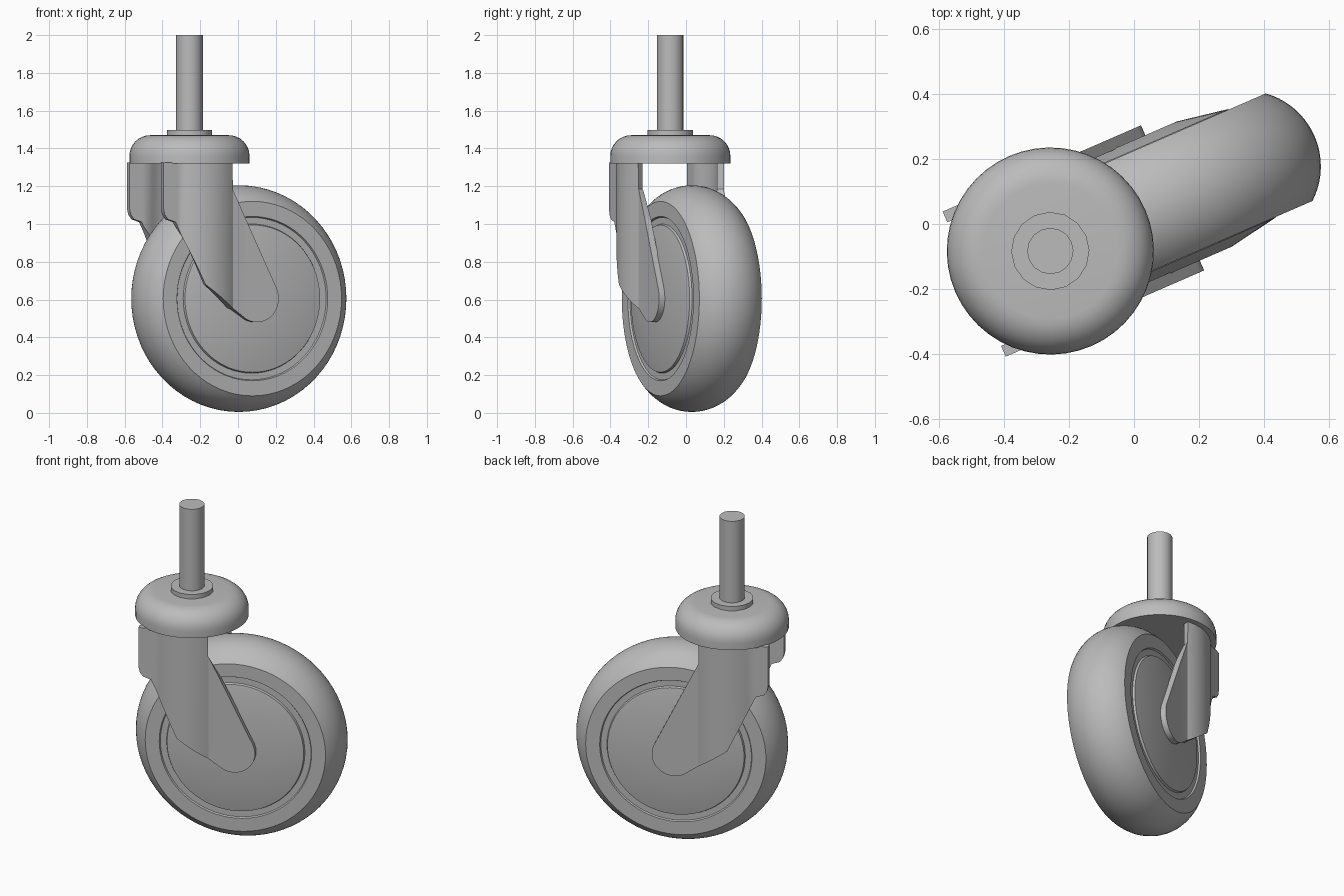
import bpy, bmesh, math
from mathutils import Matrix

cube = bpy.data.objects.get("Cube")
if cube:
    bpy.data.objects.remove(cube, do_unlink=True)

# Every part is made around the stem axis, then the caster is swivelled into place
PLACE = Matrix.Translation((-0.257, -0.083, 0)) @ Matrix.Rotation(math.radians(23.5), 4, 'Z')
AXLE_U, AXLE_Z = 0.285, 0.605

grey = bpy.data.materials.new("plain grey")
grey.use_nodes = True
COLOUR = (0.5, 0.5, 0.5, 1)
grey.diffuse_color = COLOUR
grey.node_tree.nodes["Principled BSDF"].inputs["Base Color"].default_value = COLOUR


def finish(name, bm, local=Matrix(), angle=28):
    bmesh.ops.recalc_face_normals(bm, faces=bm.faces)
    mesh = bpy.data.meshes.new(name)
    bm.to_mesh(mesh)
    bm.free()
    mesh.materials.append(grey)
    obj = bpy.data.objects.new(name, mesh)
    bpy.context.collection.objects.link(obj)
    obj.matrix_world = PLACE @ local
    bpy.ops.object.select_all(action='DESELECT')
    obj.select_set(True)
    bpy.context.view_layer.objects.active = obj
    bpy.ops.object.shade_smooth_by_angle(angle=math.radians(angle))
    return obj


def lathe(name, profile, steps, local=Matrix()):
    """Spin (radius, height) points about the local z axis."""
    bm = bmesh.new()
    verts = [bm.verts.new((r, 0, h)) for r, h in profile]
    edges = [bm.edges.new(pair) for pair in zip(verts, verts[1:])]
    bmesh.ops.spin(bm, geom=verts + edges, cent=(0, 0, 0), axis=(0, 0, 1),
                   angle=math.tau, steps=steps)
    bmesh.ops.remove_doubles(bm, verts=bm.verts, dist=0.0002)
    return finish(name, bm, local)


def arc(cx, cy, radius, start, end, count):
    angles = [math.radians(start + (end - start) * i / count) for i in range(count + 1)]
    return [(cx + radius * math.cos(a), cy + radius * math.sin(a)) for a in angles]


# Wheel: raised hub, shallow groove, flat side ring and rounded tread
side = [(0, 0.21), (0.23, 0.21), (0.39, 0.182), (0.395, 0.17), (0.43, 0.17), (0.435, 0.18)]
tread = arc(0.367, 0, 0.233, 50.6, -50.6, 20)
wheel_profile = side + tread + [(r, -h) for r, h in reversed(side)]
lathe("wheel", wheel_profile, 72,
      Matrix.Translation((AXLE_U, 0, AXLE_Z)) @ Matrix.Rotation(math.pi / 2, 4, 'X'))

# Swivel cap, collar and stem
lathe("swivel_cap", [(0, 1.32), (0.318, 1.32), (0.318, 1.36)]
      + arc(0.208, 1.36, 0.11, 0, 90, 8)[1:] + [(0, 1.47)], 48)
lathe("collar", [(0, 1.46), (0.12, 1.46), (0.12, 1.497), (0, 1.497)], 16)
lathe("stem", [(0, 1.48), (0.071, 1.48), (0.071, 2.0), (0, 2.0)], 16)

# Fork legs: a sheet that wraps round the swivel and runs flat down to the axle
TIP = 0.125
LOWER = [(-0.255, 1.08), (-0.248, 1.05), (-0.23, 1.025), (-0.185, 1.01),
         (-0.03, 0.68), (0.215, 0.502)]
UPPER = [(-0.255, 1.325), (0.142, 1.325), (0.143, 1.185), (0.398, 0.66)]


def height(points, u):
    for (u0, z0), (u1, z1) in zip(points, points[1:]):
        if u <= u1:
            return z0 + (z1 - z0) * (u - u0) / (u1 - u0)
    return points[-1][1]


lower = LOWER + arc(AXLE_U, AXLE_Z, TIP, 240, 360, 12)
upper = UPPER + arc(AXLE_U, AXLE_Z, TIP, 20, 0, 4)
end = AXLE_U + TIP
columns = {round(p[0], 4) for p in lower + upper}
columns |= {round(-0.255 + 0.02 * i, 4) for i in range(21)}
columns = sorted(u for u in columns if u < end - 0.0005) + [end - 0.0005]

bm = bmesh.new()
rows = []
for u in columns:
    v = max(0.243, math.sqrt(0.285 ** 2 - u * u) if abs(u) < 0.285 else 0)
    rows.append([bm.verts.new((u, v, height(line, u))) for line in (lower, upper)])
for a, b in zip(rows, rows[1:]):
    bm.faces.new((a[0], a[1], b[1], b[0]))
bm.normal_update()
# Thicken towards the wheel, whichever way the sheet was wound
inward = 1 if sum(f.normal.y for f in bm.faces) > 0 else -1
outer = list(bm.faces)
inner = {}
for vert in list(bm.verts):
    inner[vert] = bm.verts.new(vert.co - vert.normal * 0.036 * inward)
rim = [e for e in bm.edges if e.is_boundary]
for f in outer:
    bm.faces.new([inner[v] for v in reversed(f.verts)])
for e in rim:
    a, b = e.verts
    bm.faces.new((a, b, inner[b], inner[a]))
# The opposite leg
copy = bmesh.ops.duplicate(bm, geom=bm.verts[:] + bm.edges[:] + bm.faces[:])["geom"]
bmesh.ops.scale(bm, vec=(1, -1, 1), verts=[g for g in copy if isinstance(g, bmesh.types.BMVert)])
finish("fork_legs", bm)
